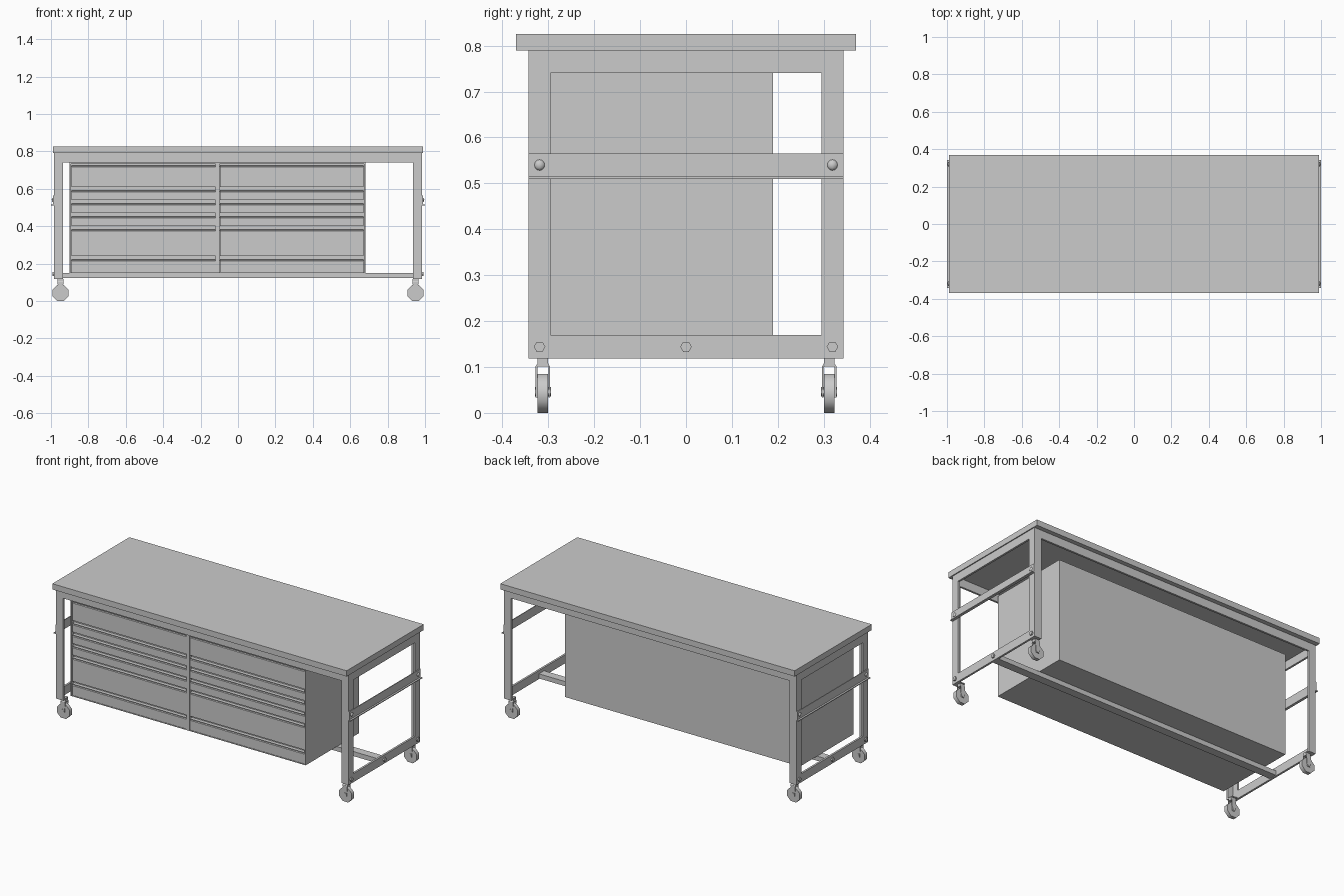
import bpy, bmesh, math
from mathutils import Matrix

if "Cube" in bpy.data.objects:
    bpy.data.objects.remove(bpy.data.objects["Cube"])


def finish(name, bm, smooth=None):
    bmesh.ops.recalc_face_normals(bm, faces=bm.faces)
    if smooth:
        for f in bm.faces:
            f.smooth = True
        for e in bm.edges:
            e.smooth = len(e.link_faces) == 2 and e.calc_face_angle(0) < math.radians(smooth)
    me = bpy.data.meshes.new(name)
    bm.to_mesh(me)
    bm.free()
    ob = bpy.data.objects.new(name, me)
    bpy.context.collection.objects.link(ob)
    return ob


def box(name, x, y, z):
    x, y, z = sorted(x), sorted(y), sorted(z)
    bm = bmesh.new()
    bmesh.ops.create_cube(bm, size=1)
    for v in bm.verts:
        v.co = (x[v.co.x > 0], y[v.co.y > 0], z[v.co.z > 0])
    return finish(name, bm)


def prism(name, pts, axis, a, b, smooth=None):
    """Extrude a 2D profile along an axis: x -> (y, z), y -> (x, z), z -> (x, y)."""
    def place(p, t):
        return {'x': (t, p[0], p[1]), 'y': (p[0], t, p[1]), 'z': (p[0], p[1], t)}[axis]
    bm = bmesh.new()
    lo = [bm.verts.new(place(p, a)) for p in pts]
    hi = [bm.verts.new(place(p, b)) for p in pts]
    n = len(pts)
    bm.faces.new(lo)
    bm.faces.new(hi)
    for i in range(n):
        j = (i + 1) % n
        bm.faces.new((lo[i], lo[j], hi[j], hi[i]))
    return finish(name, bm, smooth)


def ngon(cx, cz, r, n, phase=0.0):
    return [(cx + r * math.cos(2 * math.pi * (i + phase) / n),
             cz + r * math.sin(2 * math.pi * (i + phase) / n)) for i in range(n)]


# Worktop
box("worktop", (-0.99, 0.99), (-0.37, 0.37), (0.79, 0.825))

# Frame of angle-section steel
X, Y, W, T = 0.984, 0.343, 0.048, 0.012
for sx in (-1, 1):
    for sy in (-1, 1):
        leg = [(X, Y), (X - W, Y), (X - W, Y - T), (X - T, Y - T), (X - T, Y - W), (X, Y - W)]
        prism("leg", [(sx * px, sy * py) for px, py in leg], 'z', 0.118, 0.79)
        box("caster_plate", (sx * (X - W), sx * (X - T)), (sy * (Y - W), sy * (Y - T)), (0.118, 0.124))
    for nm, z in (("end_top_rail", (0.74, 0.79)), ("end_bottom_rail", (0.118, 0.17))):
        box(nm, (sx * (X - T), sx * X), (-Y + W, Y - W), z)

    # Side handle rail with an outward lip
    rail = [(X, 0.51), (1.0, 0.51), (1.0, 0.515), (X + 0.005, 0.515), (X + 0.005, 0.565), (X, 0.565)]
    prism("side_rail", [(sx * px, pz) for px, pz in rail], 'y', -Y, Y)

    # Bolts: domed on the rail, hexagonal below
    for y in (-0.319, 0.319):
        bm = bmesh.new()
        bmesh.ops.create_uvsphere(bm, u_segments=8, v_segments=6, radius=1,
                                  matrix=Matrix.Translation((sx * (X + 0.004), y, 0.54))
                                  @ Matrix.Diagonal((0.008, 0.012, 0.012, 1)))
        finish("rail_bolt", bm, 60)
    for y in (-0.319, 0, 0.319):
        prism("frame_bolt", ngon(y, 0.144, 0.0125, 6), 'x', sx * X, sx * (X + 0.008))

for sy in (-1, 1):
    box("long_top_rail", (-X + W, X - W), (sy * (Y - T), sy * Y), (0.74, 0.79))
box("lower_stretcher", (-X + T, X - T), (-0.025, 0.025), (0.122, 0.15))

# Casters: smooth eight-sided wheel, fork, neck and axle
for sx in (-1, 1):
    for sy in (-1, 1):
        cx, cy, cz = sx * 0.949, sy * 0.312, 0.0425
        r = 0.0425 / math.cos(math.pi / 8)
        prism("caster_wheel", ngon(cx, cz, r, 8, 0.5), 'y', cy - 0.0115, cy + 0.0115, 50)
        for s in (-1, 1):
            cheek = [(cx - 0.010, 0.034), (cx + 0.010, 0.034), (cx + 0.016, 0.102), (cx - 0.016, 0.102)]
            prism("caster_fork", cheek, 'y', cy + s * 0.012, cy + s * 0.0155)
        bridge = [(cy - 0.0155, 0.101), (cy + 0.0155, 0.101), (cy + 0.0115, 0.108),
                  (cy + 0.0115, 0.118), (cy - 0.0115, 0.118), (cy - 0.0115, 0.108)]
        prism("caster_neck", bridge, 'x', cx - 0.016, cx + 0.016)
        prism("caster_axle", ngon(cx, 0.046, 0.011, 8, 0.5), 'y', cy - 0.0175, cy + 0.0175)

# Drawer cabinet: closed carcass with a shallow framed front
L, R, F, B, LO, HI = -0.90, 0.682, -0.324, 0.19, 0.15, 0.77
D = F + 0.022
box("cabinet_body", (L, R), (D, B), (LO, HI))
box("cabinet_left_edge", (L, L + 0.008), (F, D), (LO, HI))
box("cabinet_right_edge", (R - 0.008, R), (F, D), (LO, HI))
box("cabinet_divider", (-0.119, -0.099), (F, D), (LO + 0.005, 0.732))
box("cabinet_bottom_edge", (L + 0.008, R - 0.008), (F, D), (LO, LO + 0.005))
box("cabinet_top_edge", (L + 0.008, R - 0.008), (F, D), (0.732, HI))

# Drawer fronts, each with a pull lip along its top
heights = [(0.61, 0.727), (0.54, 0.594), (0.47, 0.524), (0.40, 0.455), (0.24, 0.385), (0.155, 0.225)]
for x0, x1 in ((-0.889, -0.121), (-0.097, 0.671)):
    for z0, z1 in heights:
        pull = [(D, z0), (F + 0.003, z0), (F + 0.003, z1 - 0.011), (F + 0.012, z1 - 0.006),
                (F + 0.012, z1 - 0.003), (F, z1 - 0.003), (F, z1), (D, z1)]
        prism("drawer_front", pull, 'x', x0, x1)
